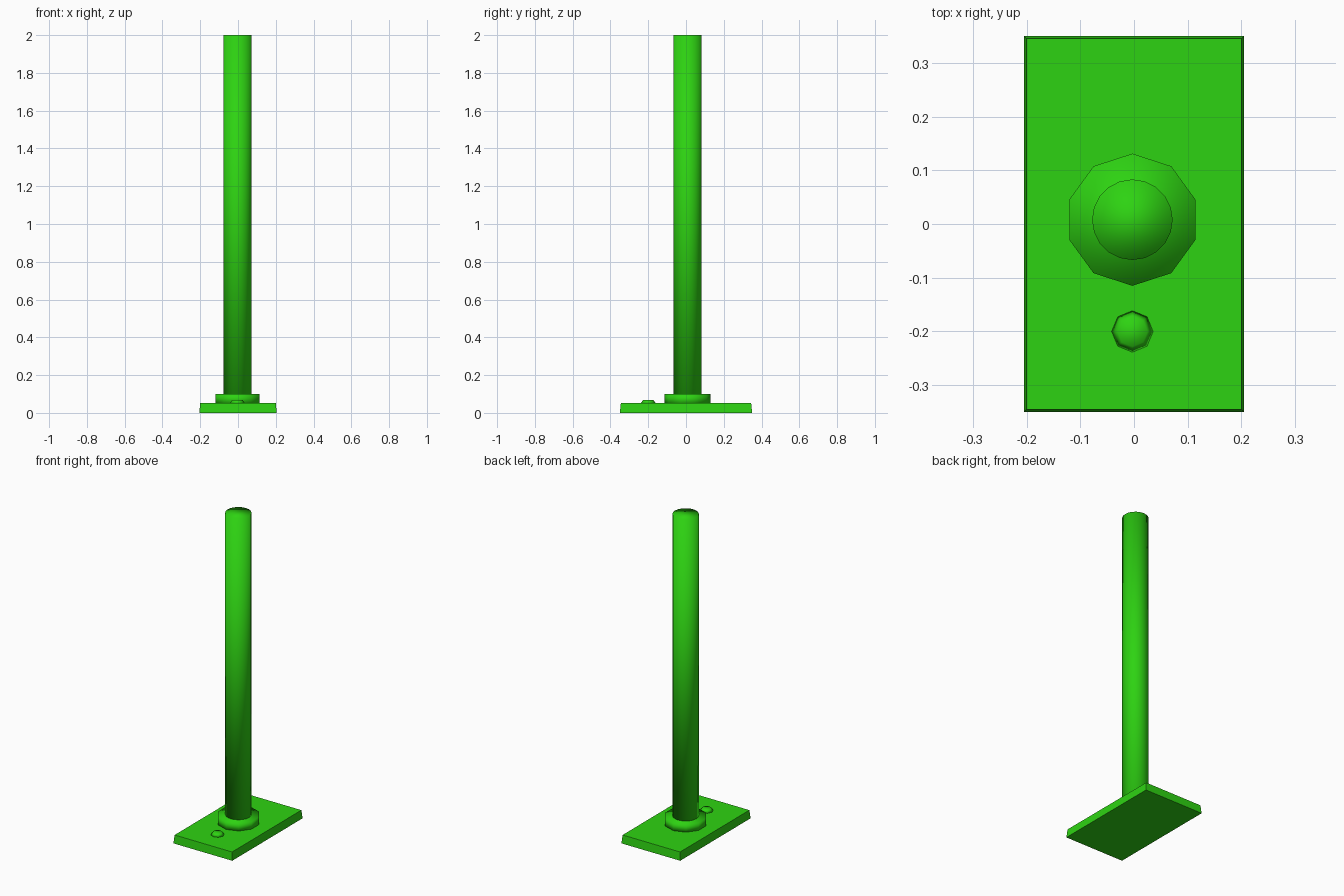
import bpy
import math

default = bpy.data.objects.get("Cube")
if default:
    bpy.data.objects.remove(default, do_unlink=True)

green = bpy.data.materials.new("bright_green")
green.use_nodes = True
color = (0.027, 0.65, 0.006, 1)
green.diffuse_color = color
green.node_tree.nodes["Principled BSDF"].inputs["Base Color"].default_value = color


def frustum(name, sides, r_low, r_top, z_low, z_top, y, turn=0.0):
    """Upright prism or tapered prism with softly shaded sides and cap."""
    bpy.ops.mesh.primitive_cone_add(
        vertices=sides, radius1=r_low, radius2=r_top, depth=z_top - z_low,
        location=(-0.003, y, (z_low + z_top) / 2), rotation=(0, 0, turn))
    obj = bpy.context.object
    obj.name = name
    obj.data.materials.append(green)
    bpy.ops.object.shade_smooth()
    return obj


# Base plate, slightly narrower at the top
bpy.ops.mesh.primitive_cube_add(size=1, location=(0, 0, 0))
plate = bpy.context.object
plate.name = "base_plate"
for v in plate.data.vertices:
    top = v.co.z > 0
    inset = 0.005 if top else 0
    v.co.x = math.copysign(0.205 - inset, v.co.x)
    v.co.y = math.copysign(0.35 - inset, v.co.y)
    v.co.z = 0.052 if top else 0
plate.data.materials.append(green)

# Ten-sided collar around the foot of the pole
frustum("collar", 10, 0.123, 0.123, 0.045, 0.1, 0.008)

# Tall pole
frustum("pole", 20, 0.075, 0.075, 0.05, 2.0, 0.008)

# Small domed button in front of the collar
frustum("button", 8, 0.04, 0.028, 0.05, 0.068, -0.2)
